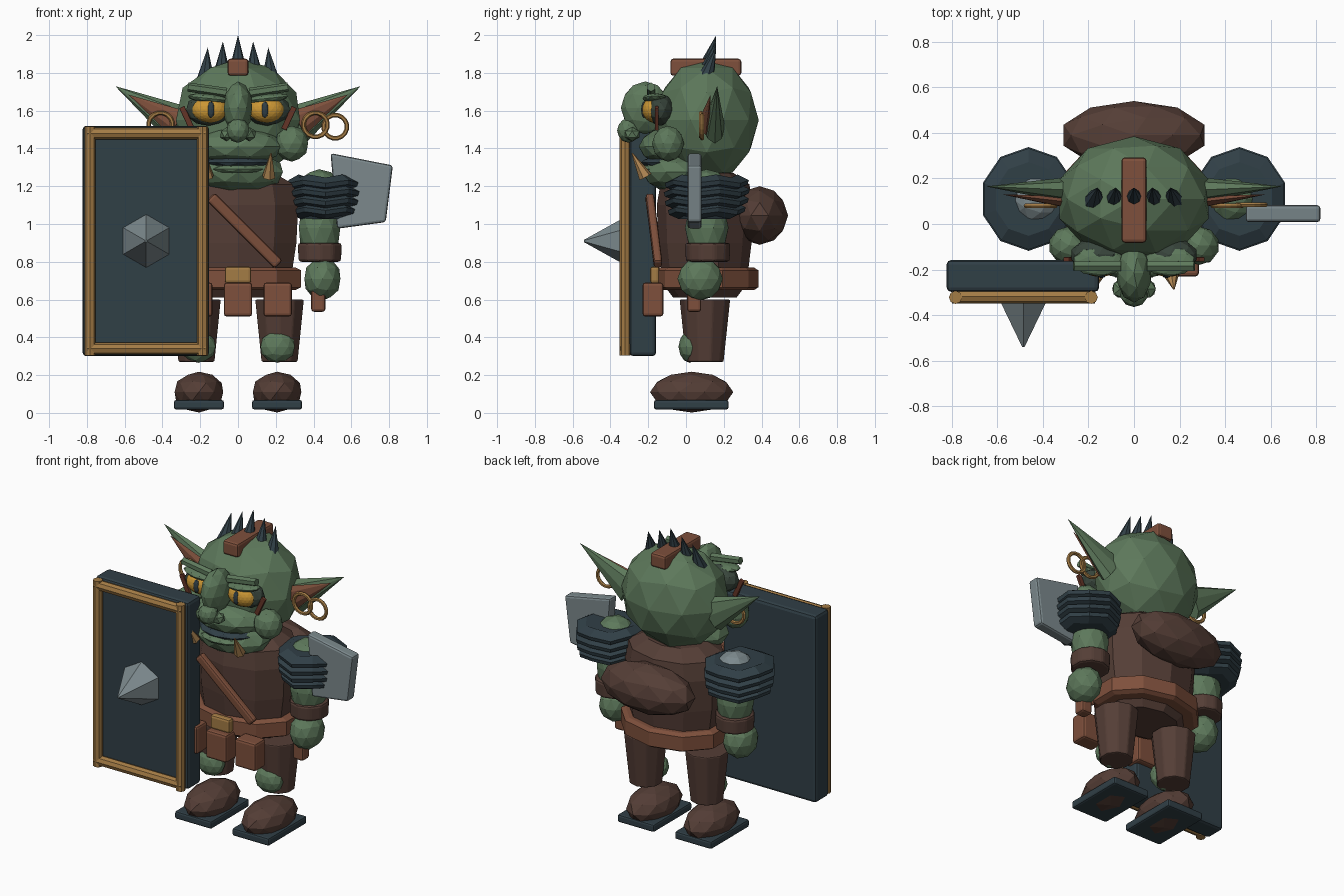
import bpy, bmesh, math
from mathutils import Vector, Matrix, Euler

cube = bpy.data.objects.get("Cube")
if cube:
    bpy.data.objects.remove(cube, do_unlink=True)


def material(name, r, g, b):
    m = bpy.data.materials.new(name)
    m.use_nodes = True
    m.diffuse_color = (r, g, b, 1)
    m.node_tree.nodes["Principled BSDF"].inputs["Base Color"].default_value = (r, g, b, 1)
    return m


SKIN = material("green skin", 0.11, 0.19, 0.105)
DARK = material("dark slate", 0.03, 0.05, 0.062)
CLOTH = material("dark brown cloth", 0.09, 0.048, 0.037)
LEATHER = material("red brown leather", 0.21, 0.08, 0.045)
BRASS = material("brass", 0.37, 0.2, 0.06)
STEEL = material("grey steel", 0.2, 0.25, 0.265)
EYE = material("amber eye", 0.6, 0.31, 0.035)
SOCKET = material("shadow green", 0.04, 0.06, 0.045)
TUSK = material("old ivory", 0.45, 0.25, 0.09)
PAINT = material("rust paint", 0.13, 0.035, 0.02)


def finish(name, bm, mat, matrix=None, bevel=0):
    if matrix:
        bm.transform(matrix)
    bmesh.ops.recalc_face_normals(bm, faces=bm.faces)
    mesh = bpy.data.meshes.new(name)
    bm.to_mesh(mesh)
    bm.free()
    mesh.materials.append(mat)
    ob = bpy.data.objects.new(name, mesh)
    bpy.context.scene.collection.objects.link(ob)
    if bevel:
        mod = ob.modifiers.new("Bevel", 'BEVEL')
        mod.width, mod.segments = bevel, 2
    return ob


def place(loc, rot=(0, 0, 0), scale=(1, 1, 1)):
    angles = Euler([math.radians(a) for a in rot])
    return Matrix.LocRotScale(Vector(loc), angles, Vector(scale))


def ball(name, mat, loc, radii, detail=2, rot=(0, 0, 0)):
    bm = bmesh.new()
    bmesh.ops.create_icosphere(bm, subdivisions=detail, radius=1)
    return finish(name, bm, mat, place(loc, rot, radii))


def box(name, mat, loc, size, rot=(0, 0, 0), bevel=0.015):
    bm = bmesh.new()
    bmesh.ops.create_cube(bm, size=1)
    return finish(name, bm, mat, place(loc, rot, size), bevel)


def cone(name, mat, start, end, r1, r2=0, sides=8, squash=1, bevel=0):
    a, b = Vector(start), Vector(end)
    bm = bmesh.new()
    bmesh.ops.create_cone(bm, cap_ends=True, segments=sides, radius1=r1,
                          radius2=r2, depth=(b - a).length)
    quat = (b - a).to_track_quat('Z', 'Y')
    return finish(name, bm, mat, Matrix.LocRotScale((a + b) / 2, quat, Vector((squash, 1, 1))), bevel)


def lathe(name, mat, loc, profile, sides=10, squash=1, ripple=0, closed=False):
    """Rings of (radius, height) joined by quads, capped unless closed."""
    bm = bmesh.new()
    rings = []
    for r, z in profile:
        rings.append([bm.verts.new((r * math.cos(t), r * squash * math.sin(t), z + ripple * (-1) ** i))
                      for i in range(sides) for t in [2 * math.pi * (i + 0.5) / sides]])
    pairs = list(zip(rings, rings[1:])) + ([(rings[-1], rings[0])] if closed else [])
    for lo, hi in pairs:
        for i in range(sides):
            j = (i + 1) % sides
            bm.faces.new((lo[i], lo[j], hi[j], hi[i]))
    if not closed:
        bm.faces.new(rings[0])
        bm.faces.new(rings[-1])
    return finish(name, bm, mat, Matrix.Translation(loc))


def ring(name, mat, loc, major, minor):
    profile = [(major + minor * math.cos(k * math.pi / 3), minor * math.sin(k * math.pi / 3)) for k in range(6)]
    ob = lathe(name, mat, (0, 0, 0), profile, 16, closed=True)
    ob.data.transform(place(loc, (90, 0, 0)))


# Head, muzzle and nose
ball("head", SKIN, (0, 0.11, 1.55), (0.345, 0.275, 0.325))
ball("muzzle", SKIN, (0, -0.09, 1.41), (0.24, 0.16, 0.1))
ball("jaw", SKIN, (0, -0.05, 1.275), (0.25, 0.18, 0.11))
ball("mouth", DARK, (0, -0.1, 1.325), (0.19, 0.14, 0.035))
ball("lower_lip", SKIN, (0, -0.17, 1.29), (0.14, 0.08, 0.028))
ball("nose_bridge", SKIN, (0, -0.215, 1.615), (0.078, 0.13, 0.14))
ball("nose_tip", SKIN, (0, -0.305, 1.495), (0.062, 0.06, 0.065))
box("head_strap", LEATHER, (0, 0.105, 1.83), (0.11, 0.375, 0.09))
for i in range(-2, 3):
    x, drop = i * 0.08, abs(i) * 0.033
    cone("crest_spike", DARK, (x * 1.08, 0.1, 1.8 - drop * 0.6), (x, 0.16, 2 - drop), 0.05)

# Torso, bedroll, belt and strap
lathe("torso", CLOTH, (0, 0.1, 0), [(0.22, 0.61), (0.29, 0.68), (0.325, 0.9), (0.335, 1.1),
                                    (0.31, 1.21), (0.2, 1.27)], 10, 0.76)
ball("bedroll", CLOTH, (0, 0.39, 1.045), (0.325, 0.15, 0.155))
lathe("belt", LEATHER, (0, 0.11, 0), [(0.32, 0.65), (0.35, 0.665), (0.35, 0.755), (0.32, 0.77)], 10, 0.78)
box("buckle", BRASS, (0, -0.165, 0.73), (0.14, 0.05, 0.09))
for x in (-0.21, 0, 0.21):
    box("belt_pouch", LEATHER, (x, -0.175, 0.6), (0.15, 0.11, 0.18))
box("chest_strap", LEATHER, (0.035, -0.17, 0.965), (0.06, 0.045, 0.51), (5, -45, 0))

for s in (1, -1):
    # Face details
    ball("cheek", SKIN, (s * 0.285, -0.095, 1.425), (0.09, 0.085, 0.095))
    ball("nostril", SKIN, (s * 0.06, -0.285, 1.475), (0.04, 0.045, 0.038), 1)
    ball("eye_socket", SOCKET, (s * 0.155, -0.135, 1.605), (0.125, 0.075, 0.085))
    ball("eye", EYE, (s * 0.15, -0.17, 1.605), (0.095, 0.062, 0.068), 3)
    ball("pupil", DARK, (s * 0.143, -0.222, 1.605), (0.02, 0.016, 0.045))
    ball("upper_lid", SKIN, (s * 0.155, -0.165, 1.665), (0.115, 0.065, 0.025), 2, (0, s * -6, 0))
    cone("brow", SKIN, (s * 0.06, -0.185, 1.695), (s * 0.265, -0.185, 1.725), 0.026, 0.024, 6)
    box("cheek_paint", PAINT, (s * 0.27, -0.155, 1.56), (0.03, 0.02, 0.13), (0, s * 25, 0), 0.004)
    cone("tusk", TUSK, (s * 0.163, -0.215, 1.25), (s * 0.175, -0.285, 1.375), 0.036, 0.004, 6)
    # Ears and earrings
    cone("ear", SKIN, (s * 0.3, 0.15, 1.52), (s * 0.65, 0.165, 1.73), 0.11, 0, 8, 0.5)
    cone("inner_ear", LEATHER, (s * 0.32, 0.1, 1.535), (s * 0.58, 0.13, 1.685), 0.075, 0, 6, 0.35)
    ring("earring", BRASS, (s * 0.41, 0.08, 1.525), 0.064, 0.012)
    # Arms: pauldron tiers, upper arm, bracer and hand
    for k in range(4):
        r = (0.185, 0.2, 0.205, 0.2)[k]
        lathe("pauldron_tier", DARK, (s * 0.463, 0.11, 1.035 + k * 0.048),
              [(r * 0.75, 0), (r, 0.022), (r * 1.03, 0.045), (r * 0.75, 0.075)], 10, 1.08, 0.008)
    ball("shoulder", SKIN if s > 0 else STEEL, (s * 0.43, 0.11, 1.18), (0.12, 0.12, 0.11))
    ball("upper_arm", SKIN, (s * 0.432, 0.11, 0.98), (0.115, 0.115, 0.18))
    cone("bracer", CLOTH, (s * 0.433, 0.115, 0.8), (s * 0.433, 0.115, 0.9), 0.118, 0.122, 10, 1, 0.015)
    ball("hand", SKIN, (s * 0.447, 0.075, 0.71), (0.1, 0.12, 0.115))
    # Legs and shoes
    cone("trouser_leg", CLOTH, (s * 0.22, 0.1, 0.27), (s * 0.22, 0.1, 0.6), 0.1, 0.135, 10, 1, 0.008)
    ball("knee_patch", SKIN, (s * 0.21, 0.02, 0.35), (0.095, 0.06, 0.085))
    ball("shoe", CLOTH, (s * 0.207, 0.03, 0.11), (0.135, 0.22, 0.108))
    box("sole", DARK, (s * 0.207, 0.028, 0.043), (0.265, 0.395, 0.05), bevel=0.012)
ring("second_earring", BRASS, (0.515, 0.085, 1.515), 0.062, 0.012)

# Cleaver: handle and tapered blade slab
box("cleaver_handle", LEATHER, (0.425, 0.043, 0.62), (0.075, 0.075, 0.17))
bm = bmesh.new()
outline = [(0.49, 1.375), (0.82, 1.31), (0.782, 1.01), (0.525, 0.975)]
slab = bm.faces.new([bm.verts.new((x, 0.008, z)) for x, z in outline])
side = bmesh.ops.extrude_face_region(bm, geom=[slab])["geom"]
bmesh.ops.translate(bm, vec=(0, 0.075, 0), verts=[v for v in side if isinstance(v, bmesh.types.BMVert)])
finish("cleaver_blade", bm, STEEL, bevel=0.014)

# Shield: slab, brass frame and spiked boss
box("shield", DARK, (-0.488, -0.228, 0.91), (0.67, 0.14, 1.22), bevel=0.02)
for s in (1, -1):
    x, z = -0.486 + s * 0.298, 0.91 + s * 0.57
    cone("frame_post", BRASS, (x, -0.322, 0.305), (x, -0.322, 1.515), 0.029, 0.029, 8)
    cone("frame_rail", BRASS, (-0.8, -0.318, z), (-0.172, -0.318, z), 0.032, 0.032, 8)
cone("shield_boss", STEEL, (-0.486, -0.29, 0.91), (-0.486, -0.54, 0.91), 0.145, 0.006, 6)
